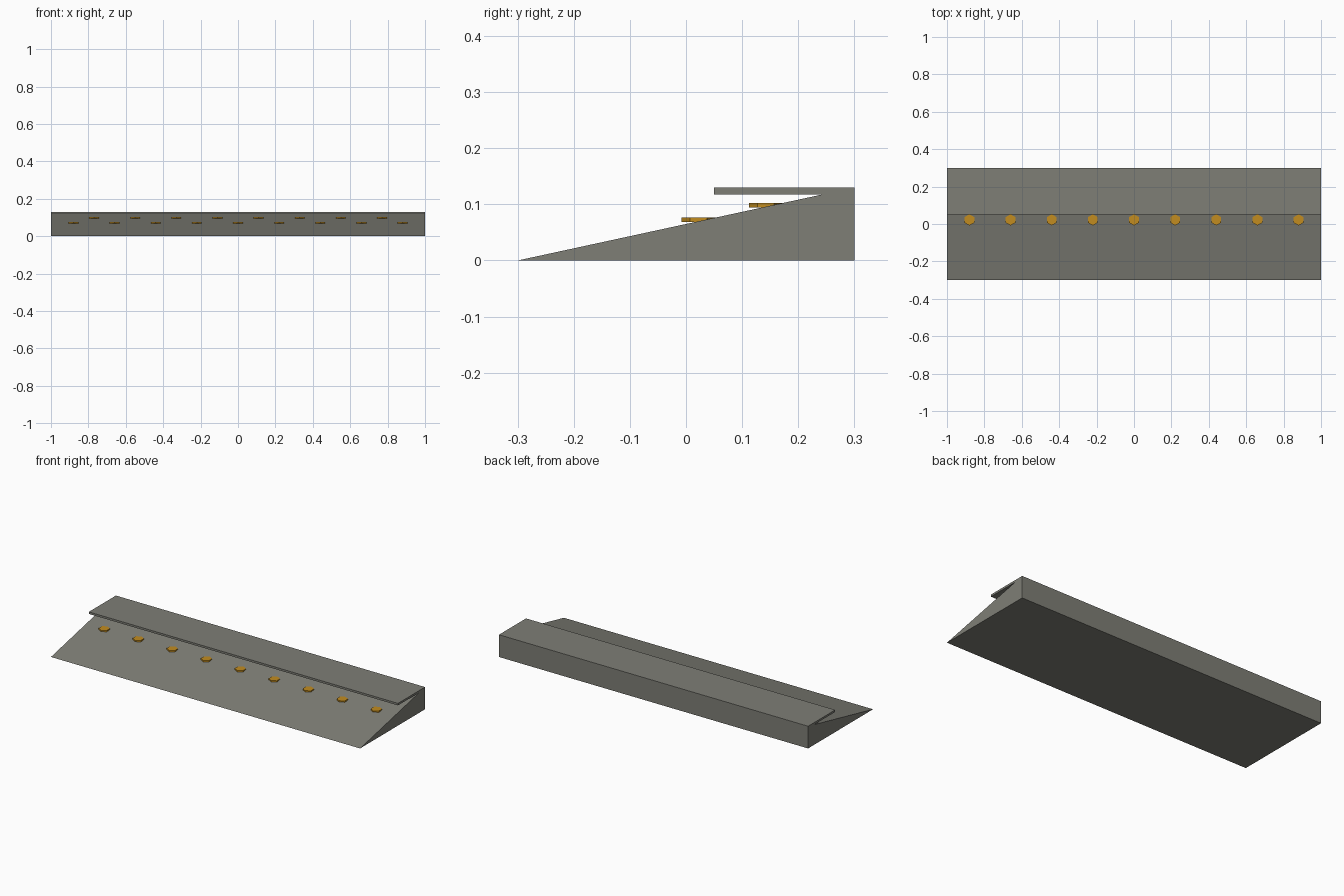
import bpy
import bmesh

cube = bpy.data.objects.get("Cube")
if cube:
    bpy.data.objects.remove(cube, do_unlink=True)


def material(name, rgb):
    mat = bpy.data.materials.new(name)
    mat.use_nodes = True
    mat.diffuse_color = (*rgb, 1)
    mat.node_tree.nodes["Principled BSDF"].inputs["Base Color"].default_value = (*rgb, 1)
    return mat


grey = material("warm grey", (0.21, 0.21, 0.182))
amber = material("amber", (0.54, 0.265, 0.014))

HALF_LENGTH = 1.0
DEPTH = 0.3
HEIGHT = 0.13
LIP_BASE = 0.118
SLOPE = HEIGHT / (2 * DEPTH)


def ramp_height(y):
    return (y + DEPTH) * SLOPE


# Ramp with overhanging lip: one side profile extruded along x
profile = [
    (-DEPTH, 0), (DEPTH, 0), (DEPTH, HEIGHT),
    (0.05, HEIGHT), (0.05, LIP_BASE), (LIP_BASE / SLOPE - DEPTH, LIP_BASE),
]
bm = bmesh.new()
side = bm.faces.new([bm.verts.new((-HALF_LENGTH, y, z)) for y, z in profile])
result = bmesh.ops.extrude_face_region(bm, geom=[side])
moved = [v for v in result["geom"] if isinstance(v, bmesh.types.BMVert)]
bmesh.ops.translate(bm, verts=moved, vec=(2 * HALF_LENGTH, 0, 0))
bmesh.ops.recalc_face_normals(bm, faces=bm.faces)
mesh = bpy.data.meshes.new("ramp_with_lip")
bm.to_mesh(mesh)
bm.free()
mesh.materials.append(grey)
bpy.context.collection.objects.link(bpy.data.objects.new("ramp_with_lip", mesh))


# Two staggered rows of hexagonal studs set on the slope
def stud_row(name, count, y):
    for i in range(count):
        x = (i - (count - 1) / 2) * 0.22
        bpy.ops.mesh.primitive_cylinder_add(
            vertices=6, radius=0.03, depth=0.008,
            location=(x, y, ramp_height(y) + 0.003))
        stud = bpy.context.object
        stud.name = f"{name}_{i + 1}"
        stud.data.materials.append(amber)


stud_row("front_stud", 9, 0.022)
stud_row("back_stud", 8, 0.142)
